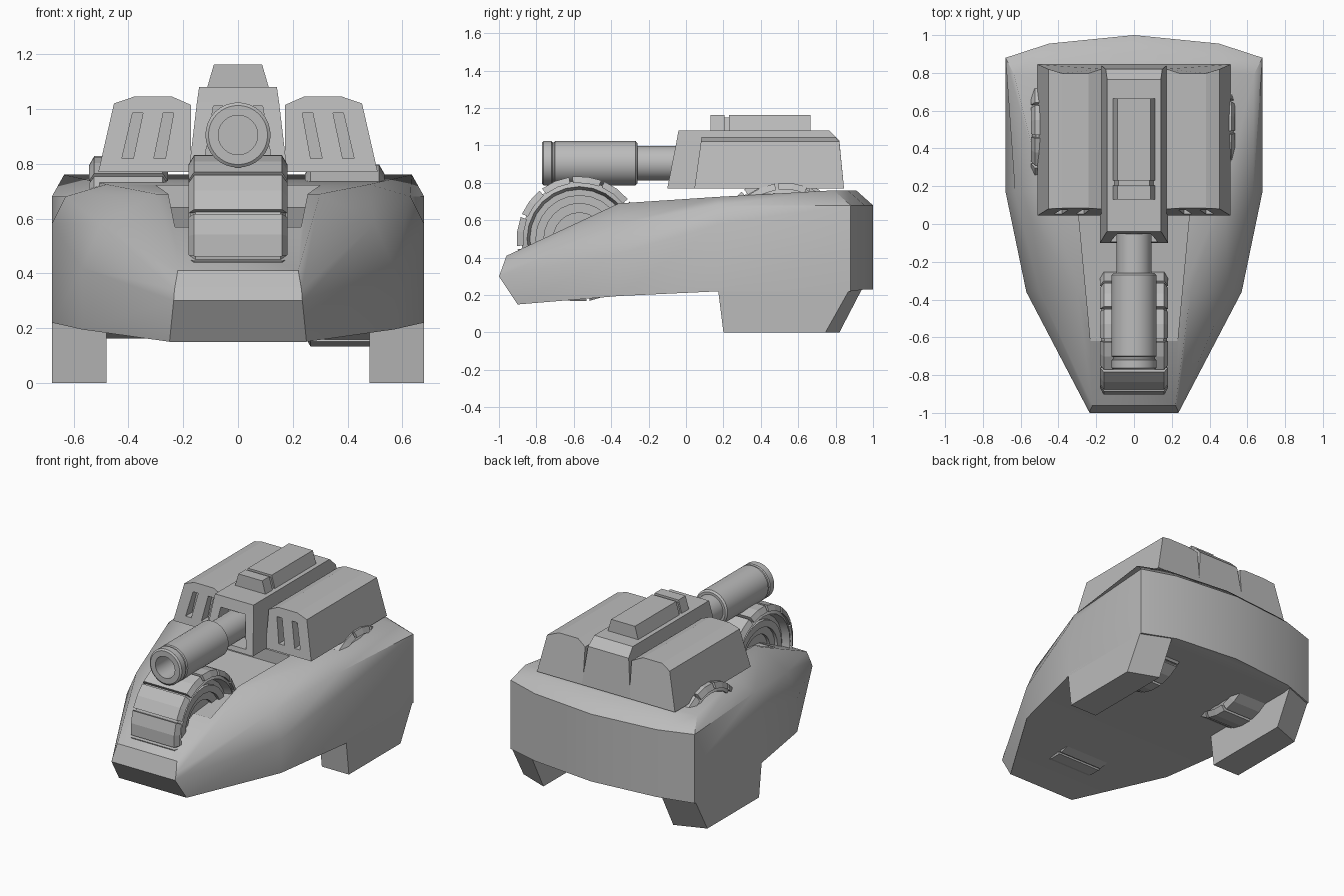
import bpy, bmesh, math
from mathutils import Matrix, Vector

if "Cube" in bpy.data.objects:
    bpy.data.objects.remove(bpy.data.objects["Cube"])

grey = bpy.data.materials.new("armour grey")
grey.use_nodes = True
grey.diffuse_color = (0.5, 0.5, 0.5, 1)
grey.node_tree.nodes["Principled BSDF"].inputs["Base Color"].default_value = (0.5, 0.5, 0.5, 1)


def finish(name, bm, smooth=None):
    bmesh.ops.remove_doubles(bm, verts=bm.verts, dist=0.0005)
    bmesh.ops.recalc_face_normals(bm, faces=bm.faces)
    mesh = bpy.data.meshes.new(name)
    bm.to_mesh(mesh)
    bm.free()
    mesh.materials.append(grey)
    obj = bpy.data.objects.new(name, mesh)
    bpy.context.collection.objects.link(obj)
    if smooth:
        soften(obj, smooth)
    return obj


def activate(obj):
    bpy.ops.object.select_all(action='DESELECT')
    obj.select_set(True)
    bpy.context.view_layer.objects.active = obj


def soften(obj, degrees):
    activate(obj)
    bpy.ops.object.shade_smooth_by_angle(angle=math.radians(degrees))


def loft(name, rings, smooth=None, caps=True):
    """Skin a row of equal point rings."""
    bm = bmesh.new()
    rows = [[bm.verts.new(p) for p in ring] for ring in rings]
    n = len(rows[0])
    for a, b in zip(rows, rows[1:]):
        for i in range(n):
            j = (i + 1) % n
            bm.faces.new((a[i], a[j], b[j], b[i]))
    if caps:
        bm.faces.new(rows[0])
        bm.faces.new(rows[-1])
    return finish(name, bm, smooth)


def rect(hw, y0, y1, z):
    return [(-hw, y0, z), (hw, y0, z), (hw, y1, z), (-hw, y1, z)]


def lathe(name, profile, centre, axis, sides, smooth=30):
    """Spin (radius, offset) points about an axis through the centre."""
    turn = Vector((0, 0, 1)).rotation_difference(Vector(axis)).to_matrix()
    rings = []
    for r, t in profile:
        ring = []
        for i in range(sides):
            a = 2 * math.pi * i / sides
            ring.append(Vector(centre) + turn @ Vector((r * math.cos(a), r * math.sin(a), t)))
        rings.append(ring)
    return loft(name, rings, smooth)


def cut(obj, cutter):
    mod = obj.modifiers.new("cut", 'BOOLEAN')
    mod.operation = 'DIFFERENCE'
    mod.solver = 'EXACT'
    mod.object = cutter
    activate(obj)
    bpy.ops.object.modifier_apply(modifier=mod.name)
    bpy.data.objects.remove(cutter)


# Hull: half sections from nose to tail, bottom to top
sections = [
    [(.25, -.9, .15), (.235, -1, .3), (.232, -.985, .34), (.22, -.96, .41)],
    [(.57, -.36, .195), (.57, -.36, .42), (.5, -.36, .58), (.3, -.36, .69)],
    [(.68, .17, .22), (.68, .17, .58), (.63, .17, .68), (.48, .17, .725)],
    [(.68, .88, .22), (.68, .88, .45), (.68, .88, .68), (.635, .79, .76)],
    [(.45, .955, .23), (.45, .955, .45), (.45, .955, .68), (.45, .865, .76)],
    [(0, 1, .23), (0, 1, .45), (0, 1, .68), (0, .91, .76)],
]
bm = bmesh.new()
rows = [[bm.verts.new(p) for p in s] + [bm.verts.new((-x, y, z)) for x, y, z in reversed(s)]
        for s in sections]
for a, b in zip(rows, rows[1:]):
    for i in range(8):
        j = (i + 1) % 8
        bm.faces.new((a[i], a[j], b[j], b[i]))
for i in range(3):
    bm.faces.new((rows[0][i], rows[0][i + 1], rows[0][6 - i], rows[0][7 - i]))
hull = finish("hull", bm)
# Sunken gun channel in the foredeck
cut(hull, loft("channel_cutter", [
    [(-.23, -.62, .565), (.23, -.62, .565), (.23, -.62, .9), (-.23, -.62, .9)],
    [(-.3, .12, .64), (.3, .12, .64), (.3, .12, .9), (-.3, .12, .9)]]))
soften(hull, 42)

# Rear skids under both sides
for side, s in (("left", 1), ("right", -1)):
    loft("rear_skid_" + side, [
        [(s * .48, .17, .24), (s * .68, .17, .24), (s * .68, .88, .24), (s * .48, .945, .24)],
        [(s * .48, .2, 0), (s * .68, .2, 0), (s * .68, .745, 0), (s * .48, .82, 0)]])


# Wheels: ringed hub drum plus separate tread plates
def wheel(name, centre, width):
    h = width / 2
    half = [(.05, h - .07), (.14, h - .07), (.14, h - .05), (.19, h - .05), (.19, h - .03),
            (.235, h - .03), (.235, h - .05), (.265, h - .05), (.28, h), (.312, h - .02)]
    lathe(name + "_drum", half + [(r, -t) for r, t in reversed(half)], centre, (1, 0, 0), 24)
    bm = bmesh.new()
    for k in range(12):
        angles = [math.radians(22 + 30 * k + d) for d in (1.5, 15, 28.5)]
        outline = [(r, a) for r, order in ((.3, angles), (.335, angles[::-1])) for a in order]
        ends = []
        for x in (-1, 1):
            ends.append([bm.verts.new((centre[0] + x * (h + .005 - (.02 if r > .32 else 0)),
                                       centre[1] - r * math.cos(a),
                                       centre[2] + r * math.sin(a))) for r, a in outline])
        a, b = ends
        for i in range(6):
            j = (i + 1) % 6
            bm.faces.new((a[i], a[j], b[j], b[i]))
        for e in ends:
            bm.faces.new((e[0], e[1], e[4], e[5]))
            bm.faces.new((e[1], e[2], e[3], e[4]))
    finish(name + "_tread", bm)


wheel("front_wheel", (0, -.57, .5), .35)
wheel("rear_wheel_left", (.39, .53, .465), .28)
wheel("rear_wheel_right", (-.4, .51, .495), .28)

# Central gun housing with an opening for the barrel
housing = loft("gun_housing", [rect(.18, -.1, .845, .77), rect(.15, -.05, .82, 1.025),
                               rect(.142, -.04, .765, 1.08)])
cut(housing, loft("opening_cutter", [rect(.125, -.3, .04, .8), rect(.09, -.3, .04, 1.01)]))

# Roof hatch in two blocks with a narrow link
loft("hatch_main", [rect(.115, .23, .665, 1.07), rect(.088, .23, .665, 1.163)])
loft("hatch_front", [rect(.115, .13, .205, 1.07), rect(.088, .13, .205, 1.163)])
loft("hatch_link", [rect(.105, .2, .235, 1.07), rect(.082, .2, .235, 1.15)])

# Side pods with two slanted slots in front
pod_profile = [(.172, .77), (.51, .77), (.453, 1.02), (.38, 1.045), (.24, 1.045), (.172, 1.015)]
for side, s in (("left", 1), ("right", -1)):
    front = [(s * x, .045 + (z - .77) * .14, z) for x, z in pod_profile]
    back = [(s * x, .845 - (z - .77) * .1 - (.02 if z > 1.04 else 0), z) for x, z in pod_profile]
    pod = loft("side_pod_" + side, [front, back])
    for x in (.265, .382):
        lean = -.03 if x < .3 else -.035
        cut(pod, loft("slot_cutter", [
            [(s * (x + u), y, .82) for u, y in ((0, 0), (.042, 0), (.042, .12), (0, .12))],
            [(s * (x + u + lean), y, .985) for u, y in ((0, 0), (.038, 0), (.038, .12), (0, .12))]]))

# Gun barrel with heavy sleeve, muzzle ring and bore
lathe("gun_barrel", [(.072, .6), (.072, .77), (.108, .77), (.119, .762), (.119, .72), (.112, .715),
                     (.112, .705), (.119, .7), (.119, .27), (.108, .26), (.092, .26), (.092, -.04)],
      (0, 0, .905), (0, -1, 0), 32)
